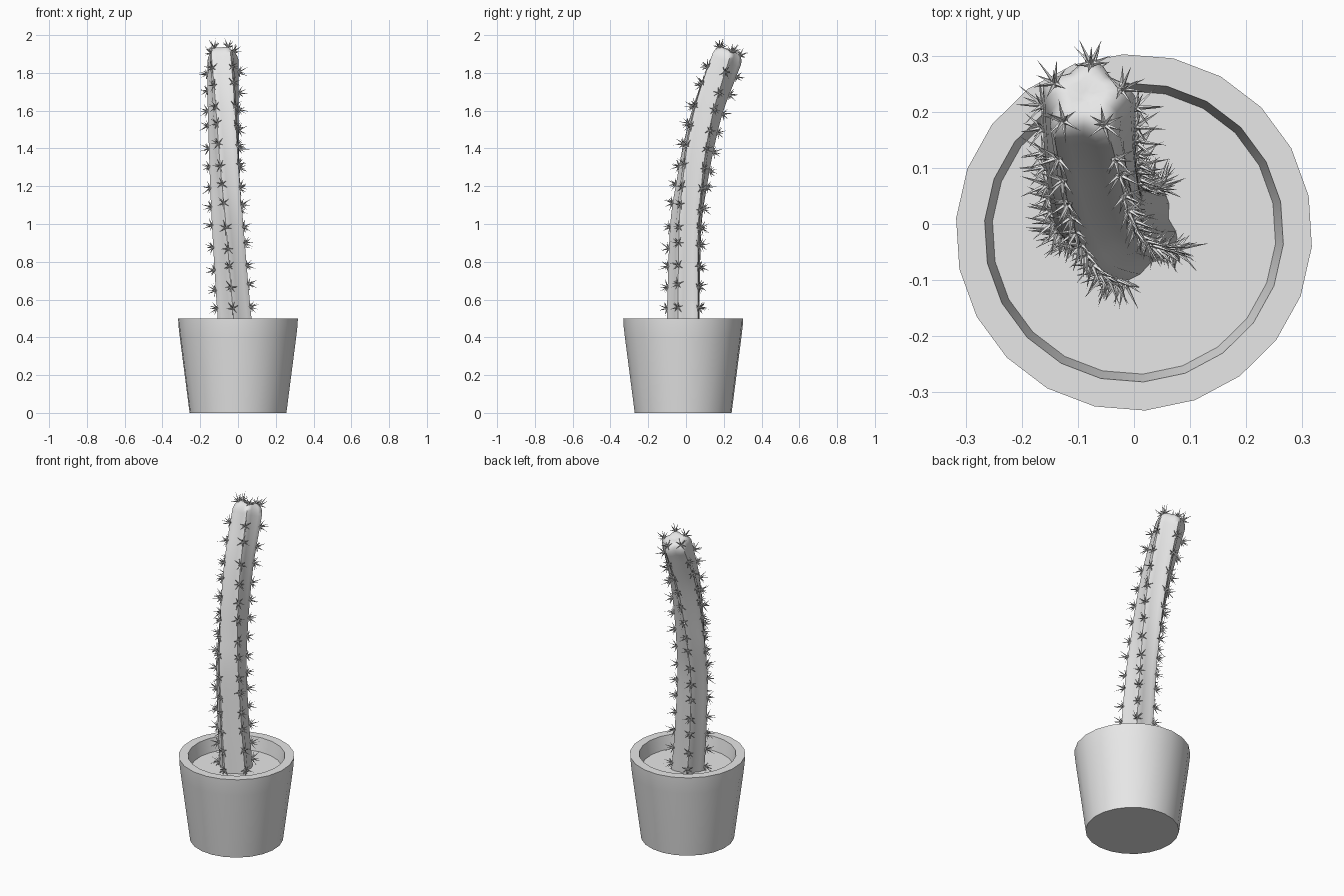
import bpy, bmesh, math, random
from mathutils import Vector, Matrix

random.seed(4)
cube = bpy.data.objects.get("Cube")
if cube:
    bpy.data.objects.remove(cube, do_unlink=True)


def make_material(name, colour):
    mat = bpy.data.materials.new(name)
    mat.use_nodes = True
    mat.diffuse_color = colour
    mat.node_tree.nodes["Principled BSDF"].inputs["Base Color"].default_value = colour
    return mat


GREY = make_material("plain grey", (0.8, 0.8, 0.8, 1))


def finish(bm, name, angle):
    bmesh.ops.recalc_face_normals(bm, faces=bm.faces)
    mesh = bpy.data.meshes.new(name)
    bm.to_mesh(mesh)
    bm.free()
    mesh.materials.append(GREY)
    obj = bpy.data.objects.new(name, mesh)
    bpy.context.collection.objects.link(obj)
    bpy.ops.object.select_all(action="DESELECT")
    bpy.context.view_layer.objects.active = obj
    obj.select_set(True)
    bpy.ops.object.shade_smooth_by_angle(angle=math.radians(angle))
    return obj


def skin(bm, rings):
    """Join rings of points with quads and cap both ends."""
    loops = [[bm.verts.new(p) for p in ring] for ring in rings]
    n = len(loops[0])
    for a, b in zip(loops, loops[1:]):
        for i in range(n):
            j = (i + 1) % n
            bm.faces.new((a[i], a[j], b[j], b[i]))
    bm.faces.new(loops[0][::-1])
    bm.faces.new(loops[-1])


# Pot with a thick rim, closed inside by the flat soil
SIDES = 22
POT_CENTRE = Vector((0, -0.015, 0))
profile = [(0.257, 0), (0.309, 0.4), (0.316, 0.46), (0.318, 0.5), (0.267, 0.5), (0.253, 0.42)]


def circle(r, z):
    turns = [math.radians(11.8) + math.tau * i / SIDES for i in range(SIDES)]
    return [POT_CENTRE + Vector((r * math.cos(a), r * math.sin(a), z)) for a in turns]


bm = bmesh.new()
skin(bm, [circle(r, z) for r, z in profile])
finish(bm, "pot_and_soil", 30)

# Stem path: x, y, z, rib radius, twist in degrees
KEYS = [Vector(k) for k in (
    (-0.008, -0.008, 0.41, 0.095, -94),
    (-0.028, -0.006, 0.65, 0.092, -95),
    (-0.051, 0.004, 1.0, 0.088, -99),
    (-0.062, 0.032, 1.22, 0.086, -107),
    (-0.069, 0.066, 1.42, 0.086, -114),
    (-0.076, 0.115, 1.62, 0.086, -120),
    (-0.081, 0.181, 1.8, 0.087, -128),
    (-0.083, 0.211, 1.875, 0.087, -132))]


def sample(t):
    """Smooth interpolation of the keys, t from 0 to 1."""
    f = min(max(t, 0), 1) * (len(KEYS) - 1)
    i = min(int(f), len(KEYS) - 2)
    u = f - i
    b, c = KEYS[i], KEYS[i + 1]
    a = KEYS[i - 1] if i else b * 2 - c
    d = KEYS[i + 2] if i + 2 < len(KEYS) else c * 2 - b
    return 0.5 * (2 * b + (c - a) * u + (2 * a - 5 * b + 4 * c - d) * u ** 2
                  + (3 * b - a - 3 * c + d) * u ** 3)


def frame(t):
    """Centre, tangent, radius and twist of the stem at t."""
    k = sample(t)
    tangent = (sample(t + 0.01) - sample(t - 0.01)).to_3d().normalized()
    return k.to_3d(), tangent, k[3], math.radians(k[4])


def outward(tangent, angle):
    flat = Vector((math.cos(angle), math.sin(angle), 0))
    return Vector((0, 0, 1)).rotation_difference(tangent) @ flat


RIBS, PER_RIB = 5, 4


def stem_ring(t, scale=1, lift=0):
    centre, tangent, r, twist = frame(t)
    ring = []
    for i in range(RIBS * PER_RIB):
        a = math.tau * i / (RIBS * PER_RIB)
        rib = 0.88 + 0.12 * math.cos(RIBS * a)
        ring.append(centre + tangent * lift + outward(tangent, twist + a) * r * rib * scale)
    return ring


# Ribbed, twisting stem with a rounded, slightly sunken tip
bm = bmesh.new()
rings = [stem_ring(i / 36) for i in range(37)]
rings += [stem_ring(1, s, h) for s, h in
          ((0.94, 0.02), (0.83, 0.036), (0.66, 0.047), (0.42, 0.05), (0.15, 0.044))]
skin(bm, rings)
finish(bm, "stem", 60)


def needle(bm, base, direction, length, width):
    turn = Vector((0, 0, 1)).rotation_difference(direction).to_matrix().to_4x4()
    place = Matrix.Translation(base + direction * length / 2) @ turn
    bmesh.ops.create_cone(bm, cap_ends=True, segments=4, radius1=width, radius2=0,
                          depth=length, matrix=place)


def cluster(bm, base, normal):
    """A star of flared needles around a few that point outward."""
    side = normal.orthogonal().normalized()
    other = normal.cross(side)
    for count, tilt, length in ((6, 68, 0.042), (3, 28, 0.053)):
        start = random.uniform(0, math.tau)
        for i in range(count):
            a = start + math.tau * i / count + random.uniform(-0.25, 0.25)
            lean = math.radians(tilt + random.uniform(-10, 10))
            flat = side * math.cos(a) + other * math.sin(a)
            needle(bm, base, normal * math.cos(lean) + flat * math.sin(lean),
                   length * random.uniform(0.8, 1.15), 0.0045)
    bmesh.ops.create_icosphere(bm, subdivisions=1, radius=0.009,
                               matrix=Matrix.Translation(base))


# Even steps along the stem, measured by length
table, total = [(0, 0)], 0
for i in range(1, 201):
    total += (sample(i / 200).to_3d() - sample((i - 1) / 200).to_3d()).length
    table.append((total, i / 200))


def at_length(s):
    return next((t for d, t in table if d >= s), 1)


# One row of spine clusters down each rib, closing over the tip
bm = bmesh.new()
ROWS = 14
for rib in range(RIBS):
    turn = math.tau * rib / RIBS
    for row in range(ROWS):
        s = total * (row + 0.35 + random.uniform(-0.12, 0.12)) / ROWS
        centre, tangent, r, twist = frame(at_length(s))
        out = outward(tangent, twist + turn)
        cluster(bm, centre + out * r, out)
    centre, tangent, r, twist = frame(1)
    out = outward(tangent, twist + turn)
    cluster(bm, centre + out * r * 0.72 + tangent * 0.044, (out * 0.6 + tangent).normalized())
finish(bm, "spines", 30)
